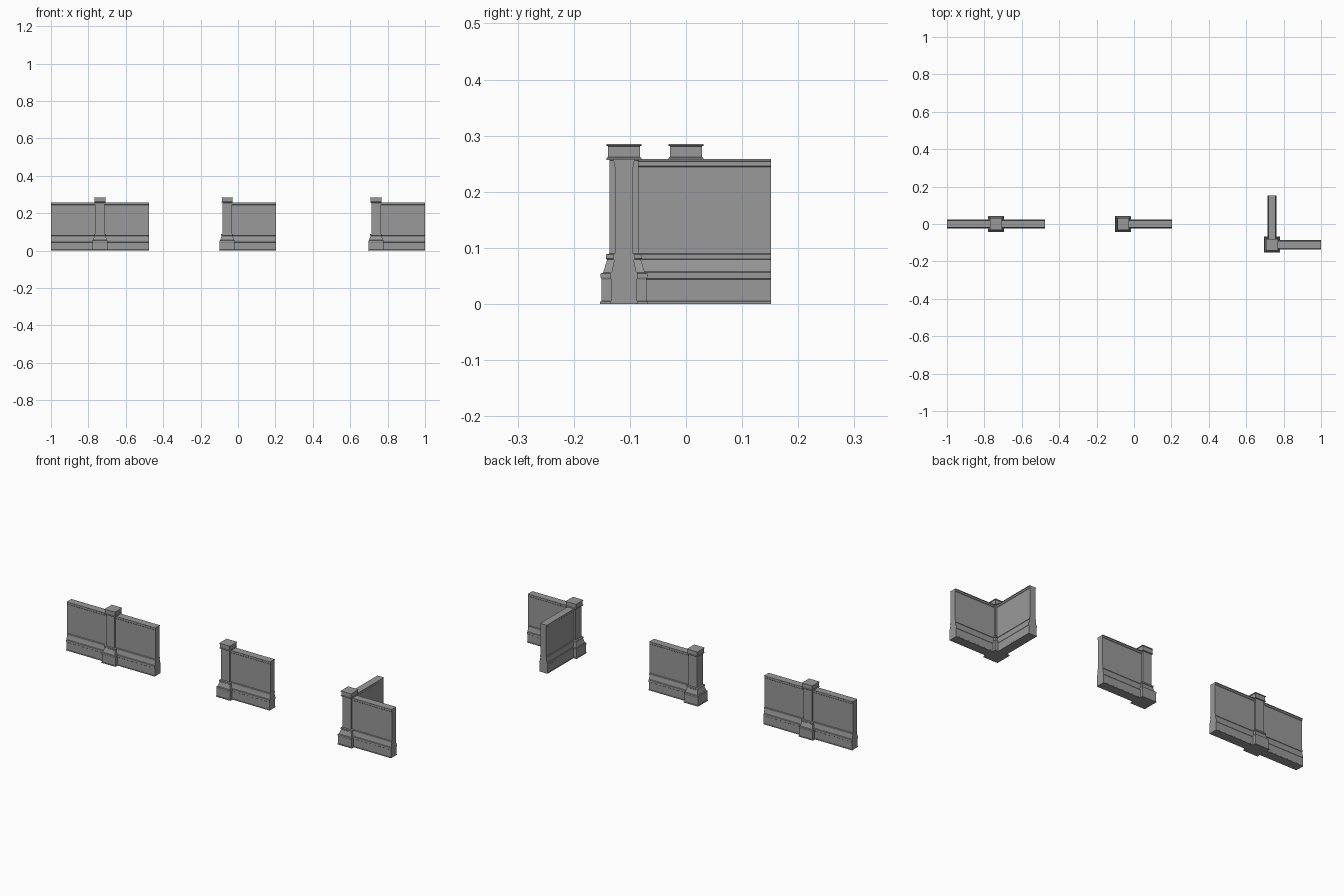
import bpy, bmesh, math
from mathutils import Matrix

if "Cube" in bpy.data.objects:
    bpy.data.objects.remove(bpy.data.objects["Cube"])

# (half width, z) profiles, bottom to top
POST = [(.0425, 0), (.0425, .004), (.040, .005), (.040, .044), (.0415, .047), (.0415, .054),
        (.037, .056), (.036, .060), (.030, .079), (.0325, .081), (.0325, .088), (.0255, .090),
        (.0255, .256), (.031, .257), (.031, .260), (.0285, .262), (.0285, .281),
        (.031, .282), (.031, .285)]
WALL = [(.0245, 0), (.0245, .004), (.0235, .005), (.0235, .044), (.0245, .045), (.0245, .056),
        (.0215, .058), (.0175, .079), (.0195, .080), (.0195, .088), (.0160, .090),
        (.0160, .244), (.0180, .246), (.0180, .254), (.0195, .255), (.0195, .258)]
LENGTH = .262

# Dark stone
stone = bpy.data.materials.new("dark_stone")
stone.diffuse_color = (.32, .32, .32, 1)
stone.use_nodes = True
stone.node_tree.nodes["Principled BSDF"].inputs["Base Color"].default_value = stone.diffuse_color


def finish(name, bm, loc, angle=0):
    bmesh.ops.recalc_face_normals(bm, faces=bm.faces)
    me = bpy.data.meshes.new(name)
    bm.to_mesh(me)
    bm.free()
    me.materials.append(stone)
    ob = bpy.data.objects.new(name, me)
    ob.matrix_world = Matrix.Translation((*loc, 0)) @ Matrix.Rotation(math.radians(angle), 4, 'Z')
    bpy.context.collection.objects.link(ob)


def loft(bm, rings):
    for a, b in zip(rings, rings[1:]):
        n = len(a)
        for i in range(n):
            bm.faces.new((a[i], a[(i + 1) % n], b[(i + 1) % n], b[i]))
    bm.faces.new(rings[0])
    bm.faces.new(rings[-1])


# Square post: stacked square rings
def post(name, loc):
    bm = bmesh.new()
    loft(bm, [[bm.verts.new((sx * h, sy * h, z)) for sx, sy in ((-1, -1), (1, -1), (1, 1), (-1, 1))]
              for h, z in POST])
    finish(name, bm, loc)


# Wall panel: moulded cross-section run outward from the post centre
def wall(name, loc, angle):
    outline = WALL + [(-h, z) for h, z in reversed(WALL)]
    bm = bmesh.new()
    loft(bm, [[bm.verts.new((x, y, z)) for y, z in outline] for x in (0, LENGTH)])
    finish(name, bm, loc, angle)


# Three pieces: straight run, end, and corner
for kind, loc, angles in (("straight", (-.738, 0), (0, 180)),
                          ("end", (-.058, 0), (0,)),
                          ("corner", (.738, -.1105), (0, 90))):
    post(kind + "_post", loc)
    for i, a in enumerate(angles):
        wall(f"{kind}_wall_{i + 1}", loc, a)
